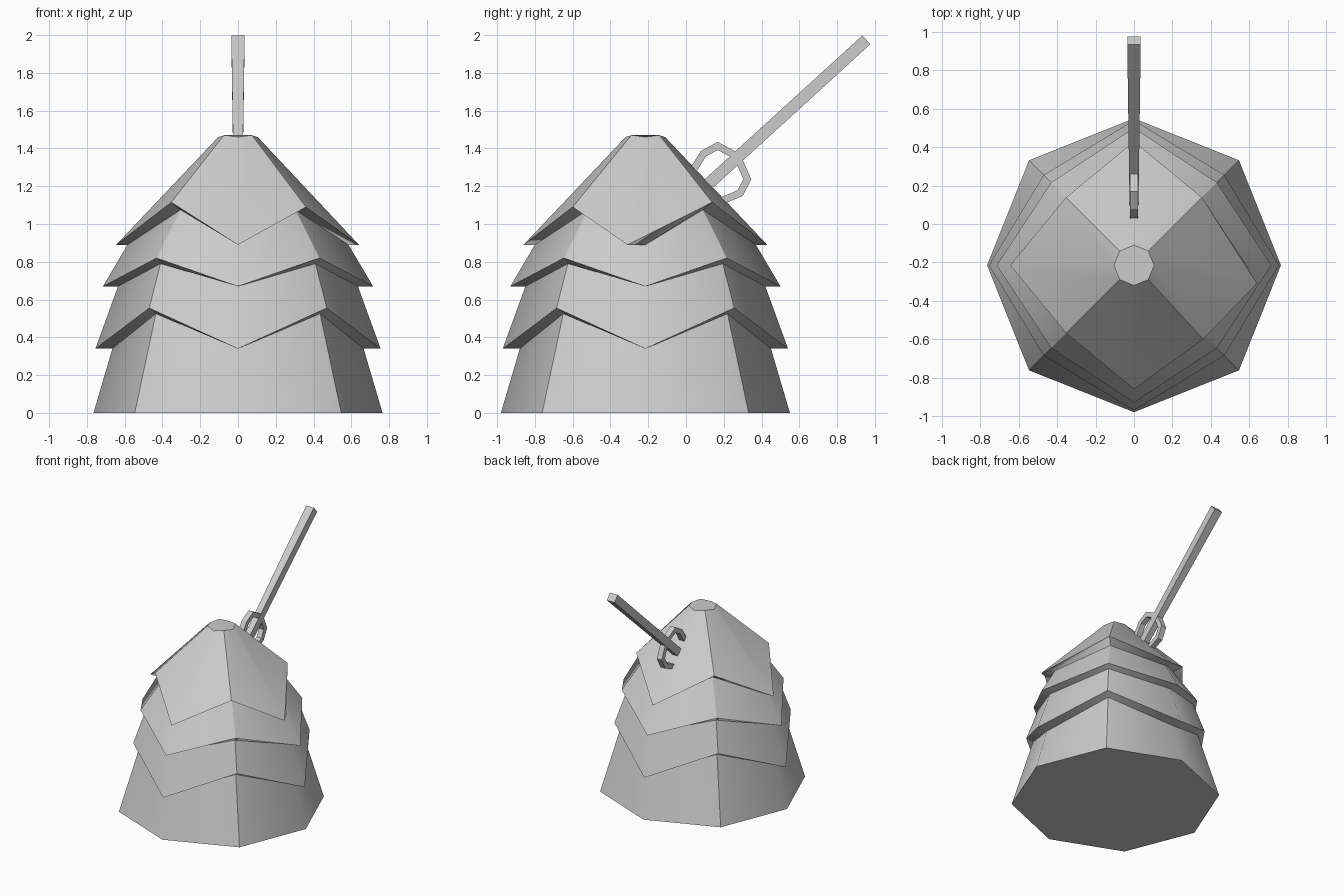
import bpy, bmesh, math
from mathutils import Vector

if "Cube" in bpy.data.objects:
    bpy.data.objects.remove(bpy.data.objects["Cube"])

CY = -0.215  # body centre in y


def finish(bm, name):
    bmesh.ops.recalc_face_normals(bm, faces=bm.faces)
    me = bpy.data.meshes.new(name)
    bm.to_mesh(me)
    bm.free()
    ob = bpy.data.objects.new(name, me)
    bpy.context.collection.objects.link(ob)
    return ob


# Layered body: octagonal rings as (axis radius, axis z, diagonal radius, diagonal z)
rings = [
    (0.765, 0.00, 0.773, 0.00),
    (0.665, 0.34, 0.615, 0.525),
    (0.755, 0.34, 0.665, 0.555),   # lower layer hem
    (0.635, 0.67, 0.580, 0.79),
    (0.715, 0.67, 0.610, 0.82),    # middle layer hem
    (0.585, 0.89, 0.430, 1.075),
    (0.645, 0.89, 0.500, 1.115),   # top layer hem
    (0.105, 1.46, 0.105, 1.47),
]
bm = bmesh.new()
loops = []
for ra, za, rd, zd in rings:
    loop = []
    for k in range(8):
        r, z = (rd, zd) if k % 2 else (ra, za)
        a = k * math.pi / 4
        loop.append(bm.verts.new((r * math.cos(a), CY + r * math.sin(a), z)))
    loops.append(loop)
# The top layer is slightly skewed on its right side
loops[6][0].co = (0.64, -0.31, 0.89)
loops[6][7].co = (0.36, -0.60, 1.09)
for lo, hi in zip(loops, loops[1:]):
    for k in range(8):
        j = (k + 1) % 8
        bm.faces.new((lo[k], lo[j], hi[j], hi[k])).smooth = True
bm.faces.new(loops[0][::-1])
bm.faces.new(loops[-1])
# Each panel is smooth across its middle; seams and hems are sharp
soft = {frozenset((lo[k], hi[k])) for lo, hi in zip(loops, loops[1:]) for k in (0, 2, 4, 6)}
for e in bm.edges:
    e.smooth = frozenset(e.verts) in soft
finish(bm, "layered_body")


def bar(name, path, thick, widths):
    """Rectangular bar following a (y, z) path, with a half width in x at each point."""
    bm = bmesh.new()
    pts = [Vector(p) for p in path]
    n = len(pts)
    secs = []
    for i, p in enumerate(pts):
        d1 = (pts[max(i, 1)] - pts[max(i, 1) - 1]).normalized()
        j = min(i, n - 2)
        d2 = (pts[j + 1] - pts[j]).normalized()
        t = (d1 + d2).normalized()
        nrm = Vector((-t.y, t.x)) * (thick / 2 / t.dot(d1))
        a, b, w = p + nrm, p - nrm, widths[i]
        secs.append([bm.verts.new(c) for c in
                     ((-w, a.x, a.y), (w, a.x, a.y), (w, b.x, b.y), (-w, b.x, b.y))])
    for s, t in zip(secs, secs[1:]):
        for k in range(4):
            j = (k + 1) % 4
            bm.faces.new((s[k], s[j], t[j], t[k]))
    bm.faces.new(secs[0])
    bm.faces.new(secs[-1])
    return finish(bm, name)


# Slanted rod and the curved bracket at its foot
bar("slanted_rod", [(0.10, 1.195), (0.955, 1.975)], 0.063, [0.023, 0.035])
arc = [(0.035, 1.28), (0.092, 1.372), (0.168, 1.413), (0.272, 1.357),
       (0.325, 1.236), (0.286, 1.163), (0.195, 1.125)]
bar("curved_bracket", arc, 0.038, [0.022] * 7)
